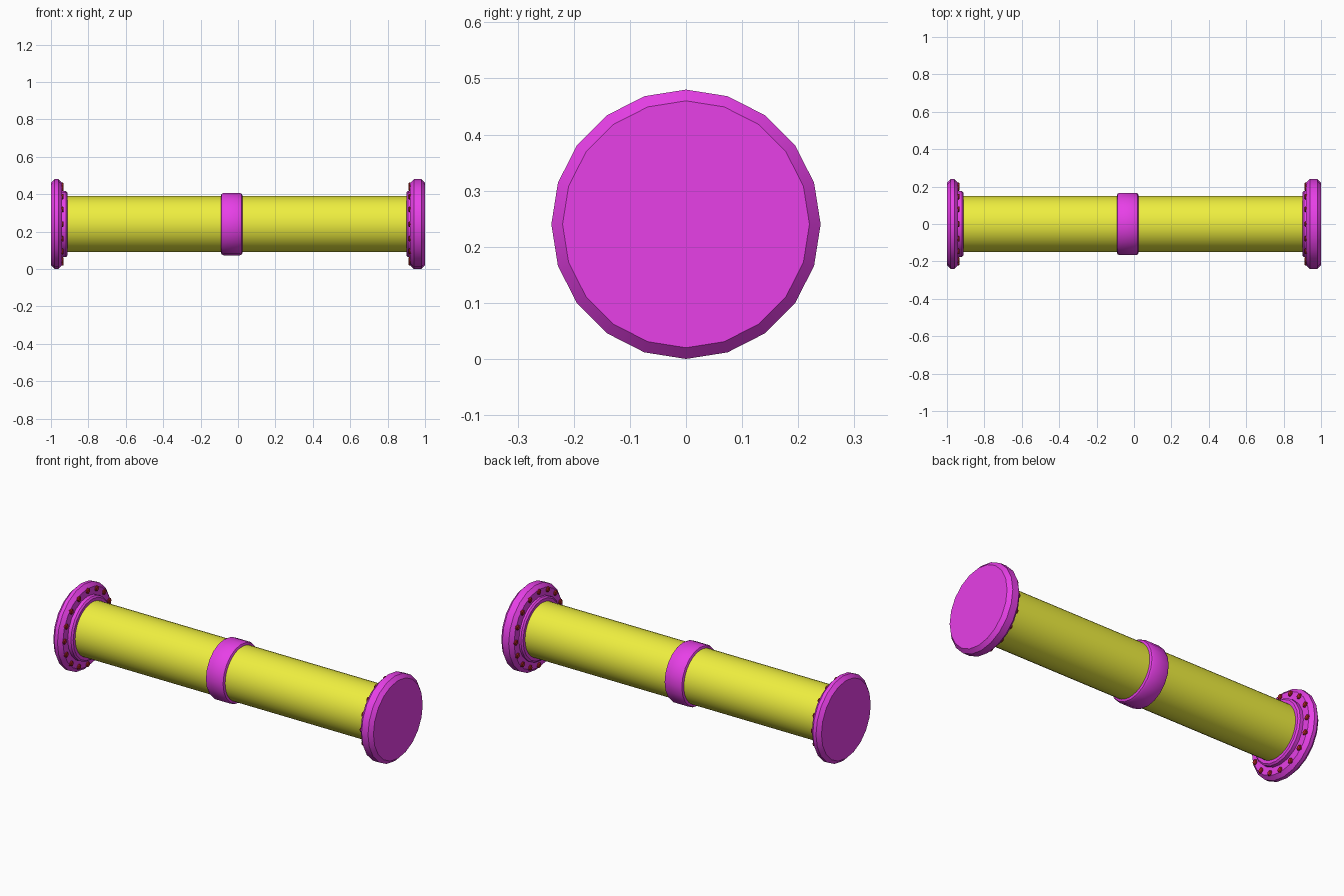
import bpy, bmesh, math

if "Cube" in bpy.data.objects:
    bpy.data.objects.remove(bpy.data.objects["Cube"])

AXIS_Z = 0.24


def material(name, color):
    m = bpy.data.materials.new(name)
    m.diffuse_color = (*color, 1)
    m.use_nodes = True
    m.node_tree.nodes["Principled BSDF"].inputs["Base Color"].default_value = m.diffuse_color
    return m


MAGENTA = material("magenta", (0.8, 0.05, 0.8))
YELLOW = material("yellow", (0.86, 0.86, 0.05))
RED = material("dark_red", (0.45, 0.02, 0.02))


def finish(name, bm, mat):
    bmesh.ops.recalc_face_normals(bm, faces=bm.faces[:])
    me = bpy.data.meshes.new(name)
    bm.to_mesh(me)
    bm.free()
    me.materials.append(mat)
    ob = bpy.data.objects.new(name, me)
    bpy.context.collection.objects.link(ob)
    bpy.ops.object.select_all(action='DESELECT')
    ob.select_set(True)
    bpy.context.view_layer.objects.active = ob
    bpy.ops.object.shade_smooth_by_angle(angle=math.radians(30))
    return ob


def lathe(bm, profile, sides, cy=0.0, cz=AXIS_Z):
    """Closed solid turned about a line along x; profile is (x, radius)."""
    rings = []
    for x, r in profile:
        rings.append([bm.verts.new((x, cy + r * math.sin(2 * math.pi * i / sides),
                                    cz + r * math.cos(2 * math.pi * i / sides)))
                      for i in range(sides)])
    for a, b in zip(rings, rings[1:]):
        for i in range(sides):
            j = (i + 1) % sides
            bm.faces.new((a[i], a[j], b[j], b[i]))
    bm.faces.new(rings[0])
    bm.faces.new(rings[-1])


def turned(name, profile, sides, mat):
    bm = bmesh.new()
    lathe(bm, profile, sides)
    return finish(name, bm, mat)


# Main pipe
turned("pipe", [(-0.95, 0.15), (0.95, 0.15)], 40, YELLOW)

# Middle coupling collar with softened rims
turned("collar", [(-0.092, 0.145), (-0.092, 0.152), (-0.087, 0.162), (-0.077, 0.167),
                  (0.01, 0.167), (0.02, 0.162), (0.025, 0.152), (0.025, 0.145)], 20, MAGENTA)

# End flanges: chamfered disc, raised neck ring and bolts on the inner face
for side, s, inner, neck in (("left", -1, 0.94, 0.912), ("right", 1, 0.92, 0.90)):
    turned(side + "_flange", [(s * 1.0, 0.22), (s * 0.98, 0.24),
                              (s * (inner + 0.02), 0.24), (s * inner, 0.22)], 20, MAGENTA)
    turned(side + "_neck_ring", [(s * (inner + 0.01), 0.177), (s * (neck + 0.008), 0.177),
                                 (s * neck, 0.168)], 20, MAGENTA)
    bm = bmesh.new()
    for k in range(16):
        a = 2 * math.pi * k / 16
        lathe(bm, [(s * (inner + 0.01), 0.015), (s * (inner - 0.004), 0.015),
                   (s * (inner - 0.008), 0.011)], 8,
              0.207 * math.sin(a), AXIS_Z + 0.207 * math.cos(a))
    finish(side + "_bolts", bm, RED)
